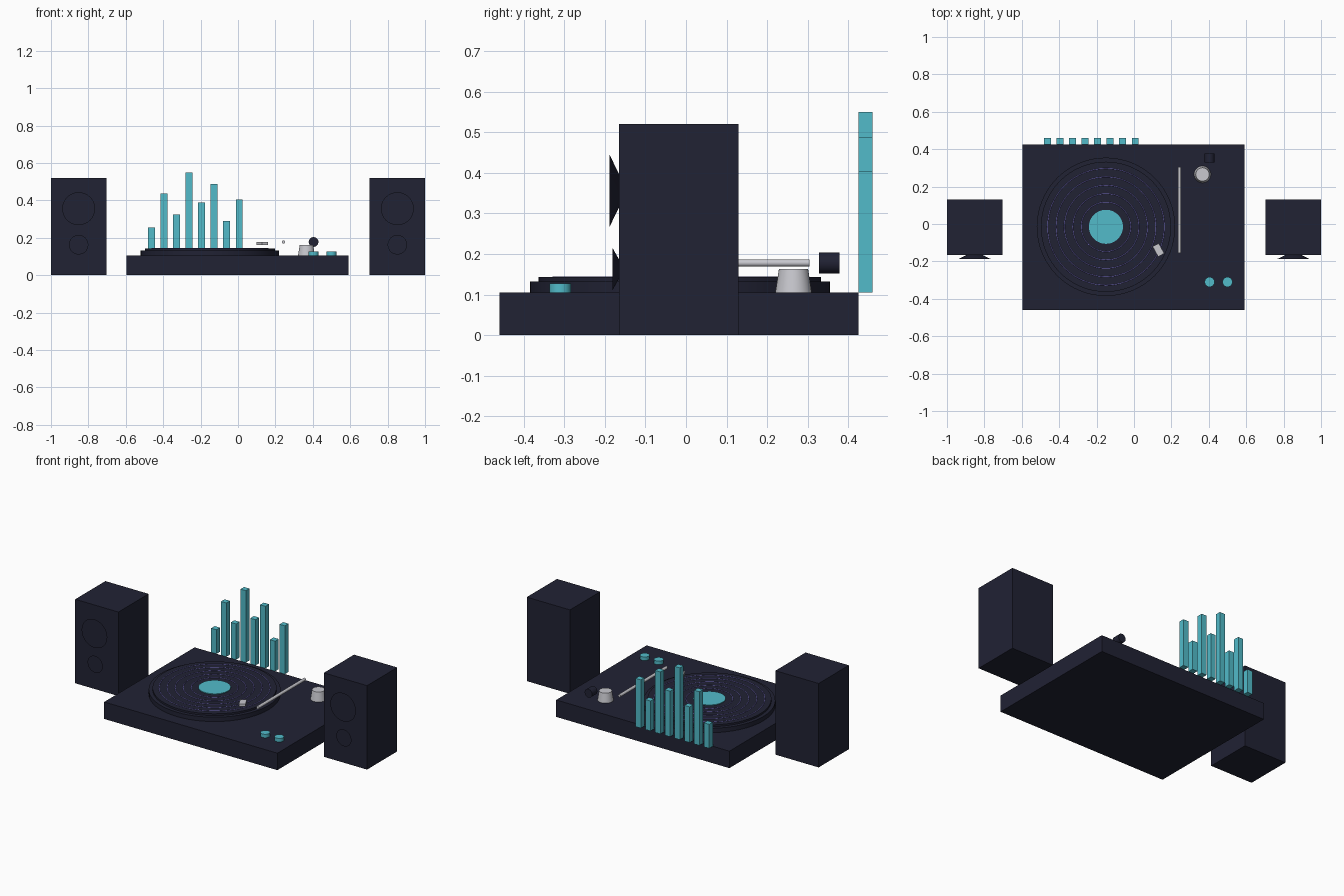
import bpy, math

cube = bpy.data.objects.get("Cube")
if cube:
    bpy.data.objects.remove(cube, do_unlink=True)


def material(name, rgb):
    m = bpy.data.materials.new(name)
    m.use_nodes = True
    m.diffuse_color = (*rgb, 1)
    m.node_tree.nodes["Principled BSDF"].inputs["Base Color"].default_value = (*rgb, 1)
    return m


DARK = material("dark navy", (0.015, 0.016, 0.034))
TEAL = material("teal", (0.084, 0.50, 0.59))
SILVER = material("silver", (0.58, 0.58, 0.62))
VIOLET = material("violet", (0.19, 0.16, 0.58))


def finish(name, mat, smooth=False):
    ob = bpy.context.object
    ob.name = name
    ob.data.materials.append(mat)
    if smooth:
        bpy.ops.object.shade_smooth_by_angle(angle=math.radians(35))
    return ob


def box(name, mat, lo, hi):
    centre = [(a + b) / 2 for a, b in zip(lo, hi)]
    bpy.ops.mesh.primitive_cube_add(size=1, location=centre)
    ob = finish(name, mat)
    ob.scale = [b - a for a, b in zip(lo, hi)]
    return ob


def cone(name, mat, x, y, z0, z1, r0, r1, sides=32):
    """Upright round part running from z0 to z1."""
    bpy.ops.mesh.primitive_cone_add(vertices=sides, radius1=r0, radius2=r1,
                                    depth=z1 - z0, location=(x, y, (z0 + z1) / 2))
    return finish(name, mat, True)


def cone_y(name, mat, x, z, y0, y1, r0, r1, sides=32):
    """Round part along y, from radius r0 at y0 to r1 at y1."""
    bpy.ops.mesh.primitive_cone_add(vertices=sides, radius1=r0, radius2=r1, depth=y1 - y0,
                                    location=(x, (y0 + y1) / 2, z),
                                    rotation=(-math.pi / 2, 0, 0))
    return finish(name, mat, True)


# Deck
box("deck_base", DARK, (-0.595, -0.46, 0), (0.592, 0.425, 0.105))

# Platter, record, grooves and label
PX, PY = -0.15, -0.015
cone("platter", DARK, PX, PY, 0.105, 0.132, 0.37, 0.37, 64)
cone("record", DARK, PX, PY, 0.132, 0.143, 0.348, 0.348, 64)
cone("record_label", TEAL, PX, PY, 0.143, 0.147, 0.091, 0.091, 48)
for i in range(5):
    bpy.ops.mesh.primitive_torus_add(major_radius=0.132 + 0.045 * i, minor_radius=0.002,
                                     major_segments=64, minor_segments=6,
                                     location=(PX, PY, 0.143))
    finish(f"record_groove_{i + 1}", VIOLET, True)

# Tonearm
cone("tonearm_pivot", SILVER, 0.366, 0.265, 0.105, 0.163, 0.045, 0.036)
cone_y("tonearm_rod", SILVER, 0.243, 0.178, -0.155, 0.305, 0.009, 0.009, 16)
cone_y("tonearm_counterweight", DARK, 0.404, 0.178, 0.328, 0.378, 0.026, 0.026)
head = box("headshell", SILVER, (0.112, -0.17, 0.162), (0.149, -0.108, 0.178))
head.rotation_euler.z = 0.5

# Control knobs
for i, x in enumerate((0.404, 0.5)):
    cone(f"knob_{i + 1}", TEAL, x, -0.31, 0.105, 0.127, 0.027, 0.027, 16)

# Equalizer bars behind the deck
tops = (0.254, 0.438, 0.326, 0.55, 0.388, 0.489, 0.291, 0.404)
for i, top in enumerate(tops):
    x = -0.463 + 0.067 * i
    box(f"equalizer_bar_{i + 1}", TEAL, (x - 0.018, 0.425, 0.105), (x + 0.018, 0.46, top))

# Speakers with flared drivers
for side, x in (("right", -0.852), ("left", 0.852)):
    box(f"{side}_speaker_cabinet", DARK, (x - 0.148, -0.165, 0), (x + 0.148, 0.13, 0.52))
    cone_y(f"{side}_woofer", DARK, x, 0.356, -0.188, -0.145, 0.088, 0.0)
    cone_y(f"{side}_tweeter", DARK, x, 0.163, -0.181, -0.152, 0.052, 0.0)
